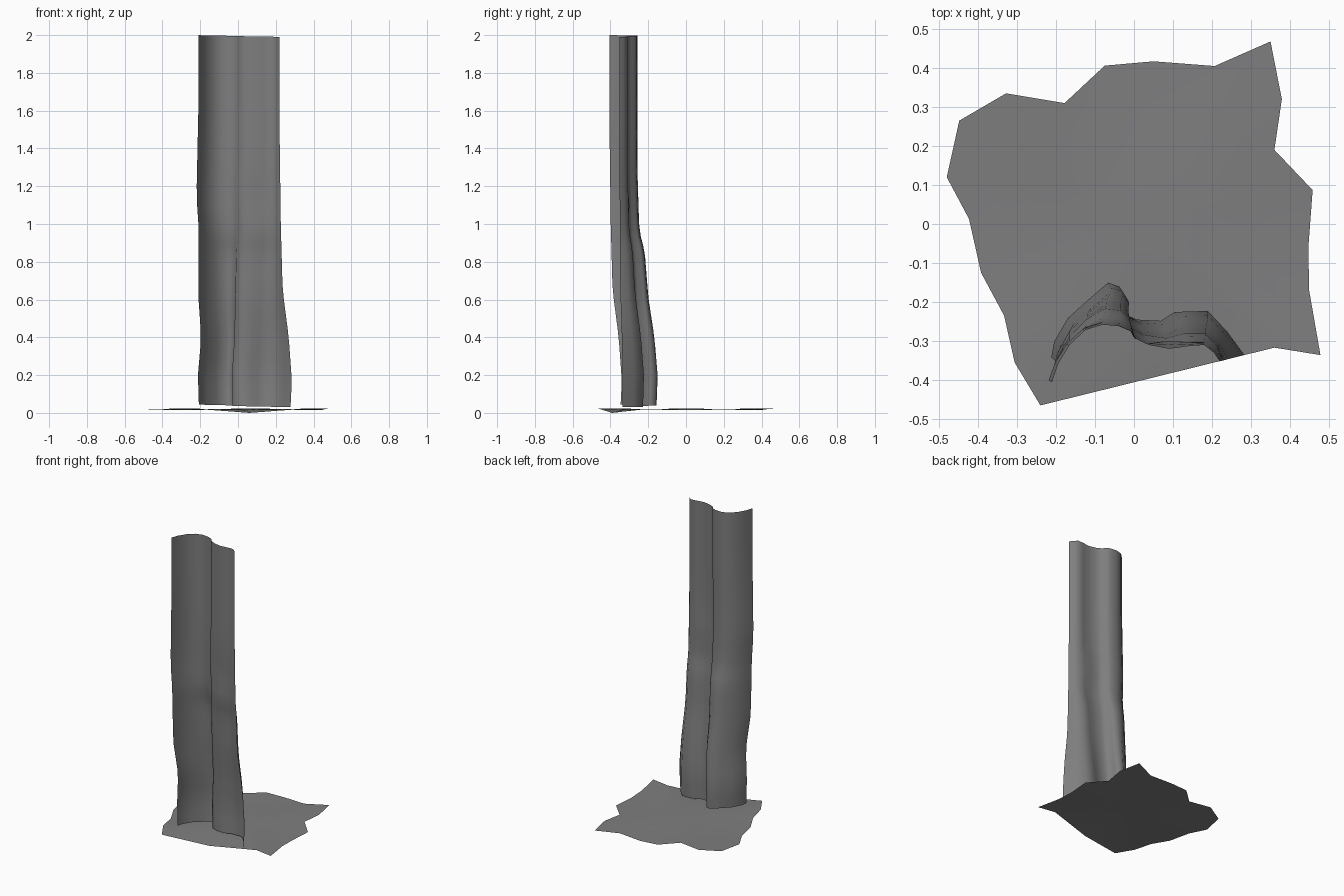
import bpy, bmesh, math
from mathutils import Vector

cube = bpy.data.objects.get("Cube")
if cube:
    bpy.data.objects.remove(cube)

grey = bpy.data.materials.new("bark_grey")
colour = (0.21, 0.21, 0.215, 1)
grey.diffuse_color = colour
grey.use_nodes = True
grey.node_tree.nodes["Principled BSDF"].inputs["Base Color"].default_value = colour


def make_object(name, bm):
    mesh = bpy.data.meshes.new(name)
    bm.to_mesh(mesh)
    bm.free()
    mesh.materials.append(grey)
    mesh.shade_smooth()
    obj = bpy.data.objects.new(name, mesh)
    bpy.context.collection.objects.link(obj)
    return obj


def ramp(keys, z):
    """Straight-line lookup in (height, value) pairs, rising in height."""
    if z <= keys[0][0]:
        return keys[0][1]
    for (z0, v0), (z1, v1) in zip(keys, keys[1:]):
        if z <= z1:
            return v0 + (v1 - v0) * (z - z0) / (z1 - z0)
    return keys[-1][1]


# Bark sheet: a wavy cross-section that flares from the top to the foot
top = [(-.21, -.405), (-.195, -.36), (-.165, -.31), (-.125, -.272), (-.08, -.258),
       (-.035, -.262), (-.005, -.275), (.005, -.293), (.04, -.31), (.09, -.32),
       (.14, -.313), (.18, -.31), (.205, -.33), (.22, -.352)]
foot = [(-.207, -.34), (-.2, -.3), (-.165, -.24), (-.115, -.195), (-.063, -.15),
        (-.035, -.16), (-.022, -.185), (-.03, -.228), (.01, -.245), (.07, -.248),
        (.105, -.225), (.19, -.222), (.24, -.275), (.285, -.335)]
edge_flare = [(.04, .9), (.17, 1), (.4, .75), (.65, .25), (1, .1), (1.5, 0)]
ridge_flare = [(.04, .95), (.2, 1), (.4, .85), (.6, .58), (.86, .38), (.96, .1), (1.3, 0)]
left_drift = [(.04, 0), (.2, -.005), (.4, .013), (.6, 0), (1, 0), (1.15, -.01), (1.6, 0)]

heights = [0, .05, .12, .2, .28, .36, .44, .52, .6, .68, .76, .83, .89, .93,
           1, 1.1, 1.2, 1.3, 1.45, 1.6, 1.8, 2]
bm = bmesh.new()
rows = []
for h in heights:
    row = []
    for i, (t, f) in enumerate(zip(top, foot)):
        u = i / (len(top) - 1)
        z = max(h, .045 - .015 * u) - (.01 * u if h == 2 else 0)
        ridge = math.sin(math.pi * u) ** .5
        w = ramp(edge_flare, z) * (1 - ridge) + ramp(ridge_flare, z) * ridge
        p = Vector(t).lerp(Vector(f), w)
        p.x += ramp(left_drift, z) * (1 - u)
        # Shallow dent in the right half
        p.y += .02 * math.exp(-((p.x - .1) / .03) ** 2 - ((z - 1.12) / .1) ** 2)
        row.append(bm.verts.new((p.x, p.y, z)))
    rows.append(row)
for lower, upper in zip(rows, rows[1:]):
    for i in range(len(top) - 1):
        bm.faces.new((lower[i + 1], lower[i], upper[i], upper[i + 1]))
make_object("bark_sheet", bm)

# Ground patch: ragged outline filled by shrinking rings, gently uneven
outline = [(-.24, -.465), (.06, -.391), (.36, -.317), (.478, -.336), (.449, -.17),
           (.447, -.06), (.458, .087), (.36, .19), (.379, .32), (.35, .468),
           (.207, .405), (.05, .417), (-.075, .406), (-.178, .31), (-.328, .335),
           (-.448, .265), (-.48, .12), (-.423, .013), (-.392, -.125),
           (-.333, -.235), (-.306, -.355)]
bm = bmesh.new()


def ground_vert(x, y):
    return bm.verts.new((x, y, .019 + .005 * math.sin(9 * x + 1) * math.cos(8 * y)))


rings = [[ground_vert(x * s, y * s) for x, y in outline] for s in (1, .7, .35)]
middle = ground_vert(0, 0)
count = len(outline)
for i in range(count):
    j = (i + 1) % count
    for outer, inner in zip(rings, rings[1:]):
        bm.faces.new((outer[i], outer[j], inner[j], inner[i]))
    bm.faces.new((rings[-1][i], rings[-1][j], middle))
# Lowest point of the patch touches the floor
min(rings[0], key=lambda v: v.co.z).co.z = 0
make_object("ground_patch", bm)
